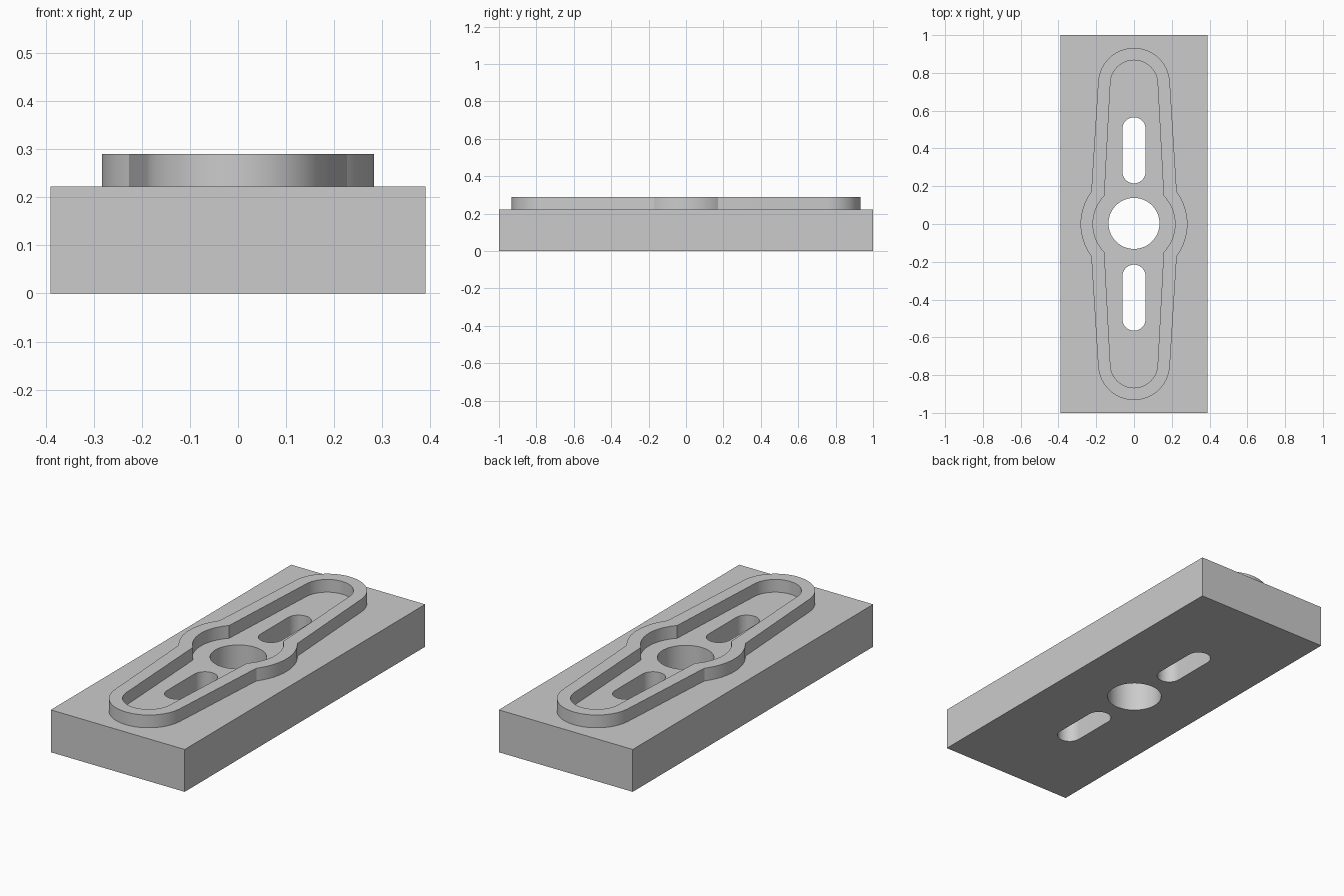
import bpy, bmesh
from math import pi, sin, cos, atan2, asin, hypot, radians

cube = bpy.data.objects.get("Cube")
if cube:
    bpy.data.objects.remove(cube, do_unlink=True)

# Plain grey material
grey = bpy.data.materials.new("plain_grey")
grey.use_nodes = True
colour = (0.6, 0.6, 0.6, 1)
grey.diffuse_color = colour
grey.node_tree.nodes["Principled BSDF"].inputs["Base Color"].default_value = colour


def arc(y, radius, start, end, steps=32):
    """Points on an arc whose centre lies on the long axis."""
    angles = [start + (end - start) * i / steps for i in range(steps + 1)]
    return [(radius * cos(a), y + radius * sin(a)) for a in angles]


def slot(y, radius, half_straight):
    return (arc(y + half_straight, radius, 0, pi)
            + arc(y - half_straight, radius, pi, 2 * pi))


def bulged_outline(end_radius, bulge_radius, bulge_y, end_y=0.742):
    """Rounded ends, tapering sides and a round bulge at the middle."""
    b = asin(bulge_y / bulge_radius)
    # Angle where the side is tangent to the rounded end
    dx, dy = bulge_radius * cos(b), bulge_y - end_y
    t = atan2(dy, dx) + math_acos(end_radius / hypot(dx, dy))
    return (arc(0, bulge_radius, -b, b) + arc(end_y, end_radius, t, pi - t)
            + arc(0, bulge_radius, pi - b, pi + b)
            + arc(-end_y, end_radius, pi + t, 2 * pi - t))


def math_acos(v):
    return pi / 2 - asin(v)


def plate(name, outlines, bottom, top):
    """Extrude closed outlines; inner outlines become holes."""
    curve = bpy.data.curves.new(name + "_profile", 'CURVE')
    curve.dimensions = '2D'
    curve.fill_mode = 'BOTH'
    curve.extrude = (top - bottom) / 2
    for points in outlines:
        spline = curve.splines.new('POLY')
        spline.points.add(len(points) - 1)
        for p, (x, y) in zip(spline.points, points):
            p.co = (x, y, 0, 1)
        spline.use_cyclic_u = True
    helper = bpy.data.objects.new(name + "_helper", curve)
    bpy.context.collection.objects.link(helper)
    deps = bpy.context.evaluated_depsgraph_get()
    mesh = bpy.data.meshes.new_from_object(helper.evaluated_get(deps))
    bpy.data.objects.remove(helper, do_unlink=True)
    bpy.data.curves.remove(curve)

    # Weld caps to walls and merge flat triangles
    bm = bmesh.new()
    bm.from_mesh(mesh)
    bmesh.ops.remove_doubles(bm, verts=bm.verts, dist=0.0001)
    bmesh.ops.recalc_face_normals(bm, faces=bm.faces)
    bmesh.ops.translate(bm, verts=bm.verts, vec=(0, 0, (top + bottom) / 2))
    bm.to_mesh(mesh)
    bm.free()
    mesh.name = name
    mesh.materials.clear()
    mesh.materials.append(grey)
    obj = bpy.data.objects.new(name, mesh)
    bpy.context.collection.objects.link(obj)
    bpy.ops.object.select_all(action='DESELECT')
    obj.select_set(True)
    bpy.context.view_layer.objects.active = obj
    bpy.ops.object.shade_smooth_by_angle(angle=radians(15))
    return obj


# Base block with a round centre hole and two slots
w, base_top = 0.39, 0.223
block = [(-w, -1), (w, -1), (w, 1), (-w, 1)]
hole = arc(0.003, 0.135, 0, 2 * pi, 64)[:-1]
plate("base_block", [block, hole] + [slot(s * 0.39, 0.061, 0.114) for s in (1, -1)],
      0, base_top)

# Raised rim, sunk slightly into the block
plate("raised_rim", [bulged_outline(0.19, 0.283, 0.17),
                     bulged_outline(0.125, 0.217, 0.15)],
      base_top - 0.01, 0.29)
